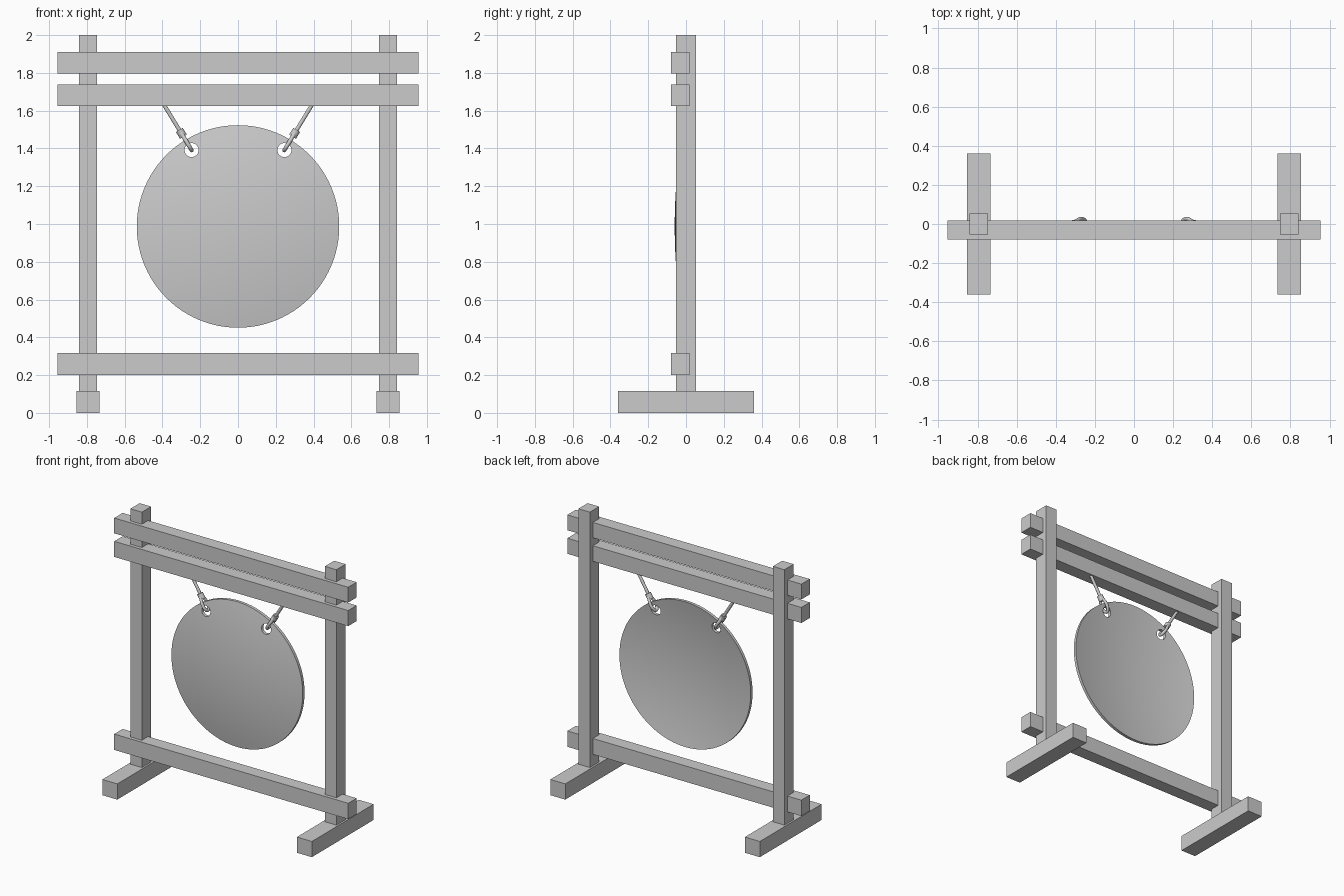
import bpy, bmesh, math
from mathutils import Vector, Matrix

if "Cube" in bpy.data.objects:
    bpy.data.objects.remove(bpy.data.objects["Cube"])

mat = bpy.data.materials.new("plain_grey")
mat.diffuse_color = (0.6, 0.6, 0.6, 1)
mat.use_nodes = True
mat.node_tree.nodes["Principled BSDF"].inputs["Base Color"].default_value = mat.diffuse_color

GZ, GR = 0.987, 0.536          # gong centre height and radius
ANG = math.radians(31.3)       # hanger lean from vertical


def finish(name, bm):
    bmesh.ops.recalc_face_normals(bm, faces=bm.faces)
    me = bpy.data.meshes.new(name)
    bm.to_mesh(me)
    bm.free()
    ob = bpy.data.objects.new(name, me)
    me.materials.append(mat)
    bpy.context.collection.objects.link(ob)
    return ob


def select(ob):
    bpy.ops.object.select_all(action='DESELECT')
    ob.select_set(True)
    bpy.context.view_layer.objects.active = ob


def box(name, x0, x1, y0, y1, z0, z1):
    bm = bmesh.new()
    size = Matrix.Diagonal((x1 - x0, y1 - y0, z1 - z0, 1))
    mid = Matrix.Translation(((x0 + x1) / 2, (y0 + y1) / 2, (z0 + z1) / 2))
    bmesh.ops.create_cube(bm, size=1, matrix=mid @ size)
    return finish(name, bm)


def radial(side, r, y=0):
    return Vector((side * r * math.sin(ANG), y, GZ + r * math.cos(ANG)))


def rope(name, pts, radius, cyclic=False):
    cu = bpy.data.curves.new(name, 'CURVE')
    cu.dimensions = '3D'
    cu.bevel_depth = radius
    cu.bevel_resolution = 3
    cu.use_fill_caps = True
    cu.resolution_u = 6
    sp = cu.splines.new('BEZIER')
    sp.bezier_points.add(len(pts) - 1)
    for bp, p in zip(sp.bezier_points, pts):
        bp.co = p
        bp.handle_left_type = bp.handle_right_type = 'AUTO'
    sp.use_cyclic_u = cyclic
    ob = bpy.data.objects.new(name, cu)
    cu.materials.append(mat)
    bpy.context.collection.objects.link(ob)
    select(ob)
    bpy.ops.object.convert(target='MESH')
    bpy.ops.object.shade_smooth_by_angle(angle=math.radians(40))


# Frame: feet and posts on both sides
for s, side in ((-1, "left"), (1, "right")):
    c = s * 0.794
    box(side + "_foot", c - 0.061, c + 0.061, -0.36, 0.36, 0, 0.116)
    box(side + "_post", c - 0.047, c + 0.047, -0.054, 0.054, 0.116, 2.0)

# Three crossbeams, notched into the posts
for name, z0, z1 in (("bottom_beam", 0.2, 0.317), ("middle_beam", 1.624, 1.739),
                     ("top_beam", 1.798, 1.911)):
    box(name, -0.955, 0.955, -0.079, 0.019, z0, z1)

# Gong: shallow domed shell turned around the y axis
T, SAG, N = 0.022, 0.049, 12
arc = [(GR * i / N, -0.06 + SAG * (i / N) ** 2) for i in range(N + 1)]
profile = arc + [(r, y + T) for r, y in reversed(arc)]
bm = bmesh.new()
vs = [bm.verts.new((r, y, GZ)) for r, y in profile]
es = [bm.edges.new(p) for p in zip(vs, vs[1:])]
bmesh.ops.spin(bm, geom=vs + es, cent=(0, 0, GZ), axis=(0, 1, 0),
               angle=2 * math.pi, steps=96)
bmesh.ops.remove_doubles(bm, verts=bm.verts, dist=1e-4)
bmesh.ops.dissolve_degenerate(bm, edges=bm.edges, dist=1e-5)
gong = finish("gong", bm)

# Hanging holes
bm = bmesh.new()
for s in (-1, 1):
    m = Matrix.Translation(radial(s, 0.473)) @ Matrix.Rotation(math.pi / 2, 4, 'X')
    bmesh.ops.create_cone(bm, cap_ends=True, segments=32, radius1=0.037,
                          radius2=0.037, depth=0.3, matrix=m)
cutter = finish("hole_cutter", bm)
cutter.hide_render = True
mod = gong.modifiers.new("holes", 'BOOLEAN')
mod.operation = 'DIFFERENCE'
mod.solver = 'EXACT'
mod.object = cutter
select(gong)
bpy.ops.object.modifier_apply(modifier=mod.name)
bpy.data.objects.remove(cutter)
bpy.ops.object.shade_smooth_by_angle(angle=math.radians(40))

# Hangers: cord from beam, collar, and loop round the gong rim
for s, side in ((-1, "left"), (1, "right")):
    rope(side + "_cord", [radial(s, 0.78), radial(s, 0.57)], 0.011)
    rope(side + "_loop", [radial(s, 0.585), radial(s, 0.555, 0.018),
                          radial(s, 0.52, 0.026), radial(s, 0.485, 0.017),
                          radial(s, 0.472), radial(s, 0.485, -0.021),
                          radial(s, 0.52, -0.027), radial(s, 0.555, -0.018)],
         0.011, True)
    bm = bmesh.new()
    m = Matrix.Translation(radial(s, 0.577)) @ Matrix.Rotation(s * ANG, 4, 'Y')
    bmesh.ops.create_cone(bm, cap_ends=True, segments=16, radius1=0.021,
                          radius2=0.021, depth=0.042, matrix=m)
    collar = finish(side + "_collar", bm)
    select(collar)
    bpy.ops.object.shade_smooth_by_angle(angle=math.radians(40))
